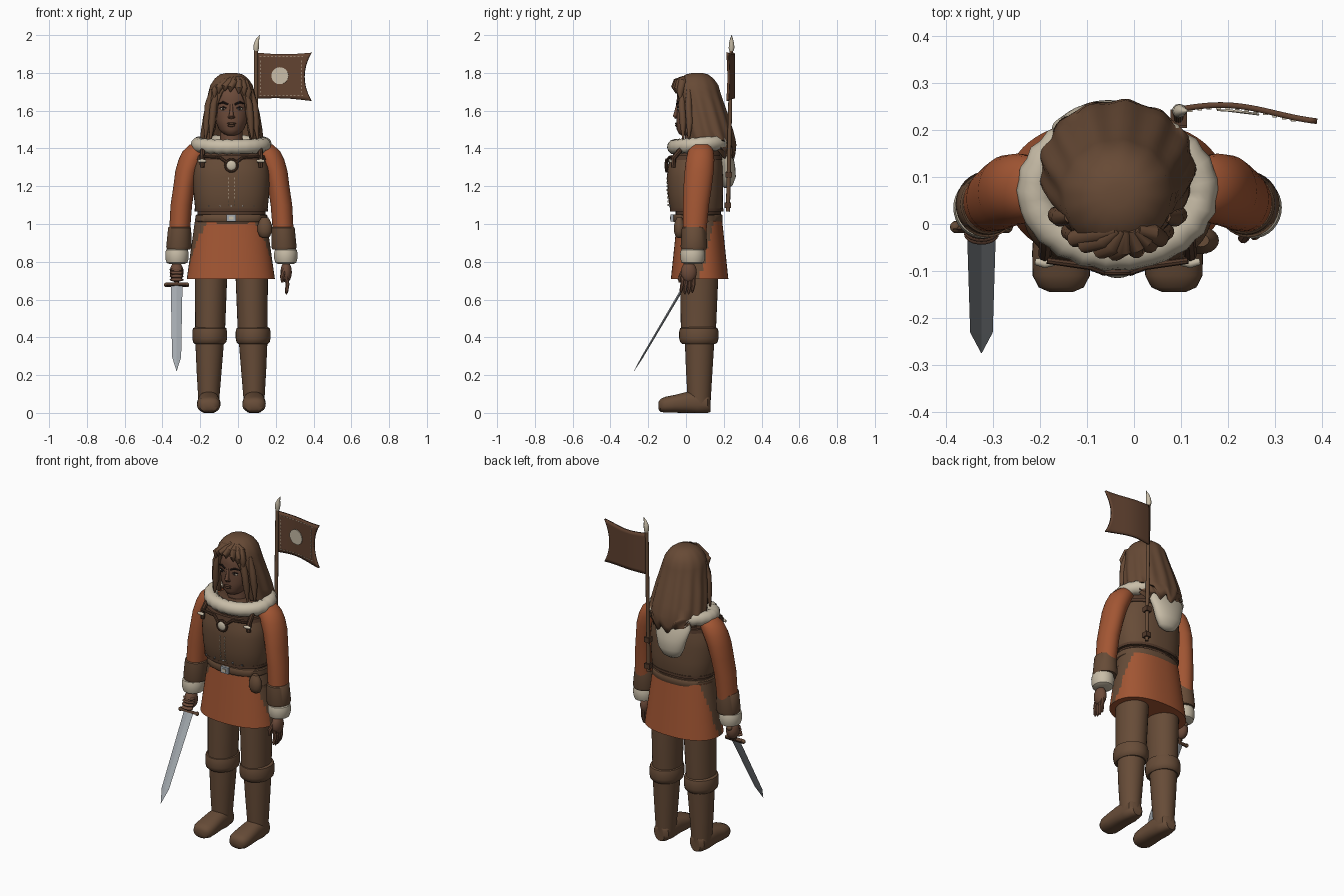
import bpy, bmesh, math
from math import sin, cos, pi, radians
from mathutils import Matrix, Vector

if "Cube" in bpy.data.objects:
    bpy.data.objects.remove(bpy.data.objects["Cube"])

CX = -0.035  # symmetry line of the body


def mat(name, r, g, b):
    m = bpy.data.materials.new(name)
    m.diffuse_color = (r, g, b, 1)
    m.use_nodes = True
    m.node_tree.nodes["Principled BSDF"].inputs["Base Color"].default_value = m.diffuse_color
    return m


LEATHER = mat("leather brown", 0.135, 0.072, 0.039)
DARK = mat("dark leather", 0.085, 0.042, 0.024)
HAIR = mat("hair brown", 0.135, 0.068, 0.036)
SKIN = mat("skin brown", 0.15, 0.07, 0.042)
CLOTH = mat("rust cloth", 0.36, 0.092, 0.033)
FUR = mat("cream fur", 0.58, 0.51, 0.39)
STEEL = mat("steel grey", 0.36, 0.39, 0.42)
FLAG = mat("banner brown", 0.12, 0.055, 0.03)
BLACK = mat("near black", 0.02, 0.012, 0.01)


def finish(name, bm, material, smooth=True, M=None):
    bmesh.ops.recalc_face_normals(bm, faces=bm.faces)
    if M:
        bm.transform(M)
    me = bpy.data.meshes.new(name)
    bm.to_mesh(me)
    bm.free()
    ob = bpy.data.objects.new(name, me)
    bpy.context.collection.objects.link(ob)
    me.materials.append(material)
    if smooth:
        bpy.ops.object.select_all(action='DESELECT')
        bpy.context.view_layer.objects.active = ob
        ob.select_set(True)
        bpy.ops.object.shade_smooth_by_angle(angle=radians(40))
    return ob


def loft(name, rings, material, n=32, p=2.0, axis='z', smooth=True, M=None):
    """Skin through (x, y, z, r1, r2) rings; p > 2 makes them boxier."""
    bm = bmesh.new()
    loops = []
    for x, y, z, r1, r2 in rings:
        loop = []
        for i in range(n):
            a = 2 * pi * i / n
            u = r1 * math.copysign(abs(cos(a)) ** (2 / p), cos(a))
            v = r2 * math.copysign(abs(sin(a)) ** (2 / p), sin(a))
            co = (x + u, y + v, z) if axis == 'z' else (x + u, y, max(0, z + v))
            loop.append(bm.verts.new(co))
        loops.append(loop)
    for a, b in zip(loops, loops[1:]):
        for i in range(n):
            bm.faces.new((a[i], a[(i + 1) % n], b[(i + 1) % n], b[i]))
    bm.faces.new(loops[0])
    bm.faces.new(loops[-1])
    return finish(name, bm, material, smooth, M)


def sweep(name, pts, material, cyclic=False, res=4):
    """Round tube through (x, y, z, r) points."""
    cu = bpy.data.curves.new(name, 'CURVE')
    cu.dimensions = '3D'
    cu.bevel_depth, cu.bevel_resolution, cu.use_fill_caps = 1, res, True
    sp = cu.splines.new('POLY')
    sp.points.add(len(pts) - 1)
    for q, (x, y, z, r) in zip(sp.points, pts):
        q.co, q.radius = (x, y, z, 1), r
    sp.use_cyclic_u = cyclic
    tmp = bpy.data.objects.new(name + "_path", cu)
    bpy.context.collection.objects.link(tmp)
    bpy.context.view_layer.update()
    bm = bmesh.new()
    bm.from_mesh(tmp.to_mesh())
    bpy.data.objects.remove(tmp)
    return finish(name, bm, material)


def ball(name, loc, size, material, M=Matrix()):
    bm = bmesh.new()
    bmesh.ops.create_uvsphere(bm, u_segments=24, v_segments=14, radius=1)
    return finish(name, bm, material, True, M @ Matrix.Translation(loc) @ Matrix.Diagonal((*size, 1)))


def boxes(name, locs, size, material, M=None):
    bm = bmesh.new()
    for loc in locs:
        bmesh.ops.create_cube(bm, size=1, matrix=Matrix.Translation(loc) @ Matrix.Diagonal((*size, 1)))
    return finish(name, bm, material, False, M)


# legs, boots, sleeves, cuffs and hands on both sides
for s, tag in ((-1, "right"), (1, "left")):
    X = lambda d: CX + s * d
    loft(tag + "_trouser", [(X(.105), .07, .95, .095, .1), (X(.108), .07, .7, .085, .1), (X(.113), .065, .4, .078, .092)], LEATHER)
    loft(tag + "_boot_cuff", [(X(.115), .068, z, r, r * 1.13) for z, r in
         ((.365, .078), (.375, .088), (.395, .092), (.43, .092), (.448, .088), (.455, .076))], LEATHER)
    loft(tag + "_boot_shaft", [(X(.115), .072, .38, .076, .078), (X(.118), .07, .22, .066, .07), (X(.12), .07, .05, .054, .06)], LEATHER)
    loft(tag + "_foot", [(X(.12), y, z, r, h) for y, z, r, h in
         ((.13, .045, .03, .04), (.115, .05, .048, .05), (.06, .055, .056, .06), (0, .055, .058, .055), (-.06, .048, .062, .047),
          (-.11, .043, .061, .042), (-.135, .04, .048, .034), (-.145, .038, .025, .02))], LEATHER, axis='y', p=2.4)
    loft(tag + "_sleeve", [(X(d), y, z, a, b) for d, y, z, a, b in
         ((.15, .08, 1.43, .02, .03), (.17, .08, 1.42, .05, .05), (.192, .078, 1.385, .066, .068), (.213, .075, 1.34, .067, .075),
          (.235, .07, 1.28, .062, .077), (.25, .062, 1.2, .057, .075), (.265, .053, 1.1, .057, .069), (.275, .045, .95, .055, .062))], CLOTH)
    loft(tag + "_arm_guard", [(X(d), .042, z, r, r * 1.05) for d, z, r in
         ((.274, .985, .056), (.274, .98, .061), (.278, .88, .067), (.279, .865, .062))], LEATHER)
    loft(tag + "_fur_cuff", [(X(.288), .035, z, r, r * 1.06) for z, r in
         ((.788, .04), (.795, .055), (.815, .061), (.845, .062), (.863, .058), (.872, .045))], FUR)
    ball(tag + "_palm", (X(.29), .015, .745), (.03 if s > 0 else .036, .042, .055), SKIN)
    if s > 0:
        for k in range(4):
            y = -.018 + k * .02
            sweep(f"finger_{k}", [(X(.292), y, .72, .011), (X(.297), y - .002, .68, .011),
                  (X(.292), y - .008, .648 - .008 * (k in (1, 2)), .009), (X(.29), y - .008, .636 - .008 * (k in (1, 2)), .003)], SKIN, res=2)
        sweep("thumb", [(X(.28), -.01, .76, .012), (X(.268), -.03, .72, .012), (X(.27), -.035, .69, .006)], SKIN, res=2)
    else:
        for k in range(4):
            ball(f"grip_finger_{k}", (X(.29), -.022 + .006 * k, .705 + .018 * k), (.037, .022, .01), SKIN)

# tunic skirt with leather gussets that narrow toward the hem
skirt = loft("tunic_skirt", [(CX - .003, .072, .71 + .04 * i, .233 - .0056 * i, .152 - .0042 * i) for i in range(9)], CLOTH, n=64, p=2.3)
skirt.data.materials.append(LEATHER)
for f in skirt.data.polygons:
    c = f.center
    if abs(c.y - .06) < .015 + (c.z - .71) * .24 and abs(f.normal.z) < .7:
        f.material_index = 1

# torso, cuirass and belts
loft("under_tunic", [(CX, .065, 1.0, .18, .12), (CX, .065, 1.1, .18, .12), (CX, .06, 1.34, .18, .135), (CX, .065, 1.4, .165, .12), (CX, .07, 1.44, .1, .08)], DARK)
loft("cuirass", [(CX, cy, z, a, b) for cy, z, a, b in ((.056, 1.065, .186, .135), (.055, 1.08, .192, .14), (.05, 1.16, .2, .147),
     (.048, 1.25, .204, .149), (.05, 1.3, .197, .146), (.055, 1.355, .175, .137))], LEATHER, n=48, p=2.4)
loft("cuirass_hem", [(CX, .056, z, .194, .142) for z in (1.066, 1.082)], DARK, n=48, p=2.4)
loft("cuirass_top_edge", [(CX, .054, 1.34, .187, .144), (CX, .056, 1.362, .18, .141)], DARK, n=48, p=2.4)
loft("belt", [(CX, .063, z, a, a * .69) for z, a in ((1.01, .185), (1.015, .19), (1.045, .19), (1.05, .185))], LEATHER, n=48, p=2.3)
boxes("belt_buckle", [(CX, -.074, 1.032)], (.05, .014, .038), STEEL)
boxes("belt_tongue", [(CX, -.082, 1.032)], (.024, .006, .016), FUR)
loft("pouch", [(.142, -.035, z, a, a * .75) for z, a in ((.925, .01), (.935, .028), (.96, .038), (.99, .039), (1.015, .03), (1.035, .018))], LEATHER, n=20)

# stitching, toggles and pendant on the chest
boxes("chest_stitches", [(CX + d, -.094 - .006 * min(1, k / 5), 1.1 + .02 * k) for d in (-.015, .015) for k in range(8)], (.003, .008, .01), FUR)
boxes("hem_rivets", [(CX + d * .02, -.087 + .0012 * max(0, abs(d) - 4) ** 2, 1.095) for d in range(-6, 7, 3)], (.007, .008, .007), STEEL)
for s, tag in ((-1, "right"), (1, "left")):
    sweep(tag + "_shoulder_strap", [(CX + s * .155, -.068, 1.3, .012), (CX + s * .155, -.066, 1.35, .014), (CX + s * .15, -.01, 1.415, .014)], DARK, res=2)
    sweep(tag + "_toggle", [(CX + s * .135, -.082, 1.333, .007), (CX + s * .155, -.084, 1.335, .01), (CX + s * .175, -.08, 1.333, .007)], FUR, res=3)
    sweep(tag + "_pendant_cord", [(CX + s * .15, -.078, 1.358, .007), (CX + s * .06, -.09, 1.352, .008), (CX + s * .025, -.103, 1.325, .008)], DARK, res=2)
ball("pendant_disc", (CX, -.103, 1.31), (.028, .012, .028), FUR)
sweep("pendant_rim", [(CX + .031 * cos(a * pi / 12), -.103, 1.31 + .031 * sin(a * pi / 12), .007) for a in range(24)], DARK, True, 2)

# fur collar and the hood hanging behind
sweep("fur_collar", [(CX + .175 * cos(a * pi / 24), .072 + .132 * sin(a * pi / 24), 1.42 + .012 * sin(a * pi / 24),
      .039 + .003 * sin(a * 2.9)) for a in range(48)], FUR, True)
loft("fur_hood", [(CX - .02, y, z, a, b) for y, z, a, b in ((.215, 1.19, .02, .012), (.217, 1.205, .055, .03), (.222, 1.25, .082, .042),
     (.218, 1.31, .098, .042), (.205, 1.38, .12, .04), (.19, 1.43, .1, .03))], FUR)

# head and face
loft("neck", [(CX, .06, 1.36, .065, .065), (CX, .055, 1.55, .055, .06)], SKIN)
loft("head", [(CX, cy, z, a, b) for cy, z, a, b in ((.01, 1.468, .02, .03), (.022, 1.477, .042, .06), (.03, 1.5, .066, .079), (.037, 1.55, .086, .087),
     (.045, 1.6, .097, .094), (.05, 1.66, .1, .099), (.055, 1.71, .095, .098), (.06, 1.76, .06, .06))], SKIN)
sweep("nose", [(CX, -.044, 1.635, .007), (CX, -.051, 1.6, .009), (CX, -.056, 1.573, .013), (CX, -.05, 1.56, .008)], SKIN)
ball("upper_lip", (CX, -.05, 1.532), (.024, .008, .006), DARK)
ball("lower_lip", (CX, -.049, 1.521), (.02, .009, .007), DARK)
for s, tag in ((-1, "right"), (1, "left")):
    ball(tag + "_eye", (CX + s * .043, -.038, 1.61), (.016, .007, .008), FUR)
    ball(tag + "_iris", (CX + s * .043, -.044, 1.61), (.007, .003, .007), BLACK)
    sweep(tag + "_eyelid", [(CX + s * .025, -.045, 1.612, .002), (CX + s * .043, -.044, 1.62, .004), (CX + s * .062, -.033, 1.614, .002)], BLACK, res=2)
    sweep(tag + "_brow", [(CX + s * .018, -.049, 1.633, .005), (CX + s * .045, -.045, 1.645, .006), (CX + s * .07, -.03, 1.636, .003)], BLACK, res=2)
    sweep(tag + "_nostril_wing", [(CX + s * .005, -.055, 1.566, .007), (CX + s * .014, -.046, 1.566, .007)], SKIN, res=2)

# long hair: a shell of wavy rings with a gap around the face
bm = bmesh.new()
loops = []
for z, cy, a, b, gap in ((1.8, .06, .025, .025, 0), (1.792, .058, .06, .058, 0), (1.77, .056, .088, .09, 0), (1.735, .057, .112, .114, 6),
                         (1.7, .06, .122, .12, 24), (1.65, .07, .132, .126, 33), (1.58, .087, .147, .133, 34), (1.5, .108, .16, .138, 35),
                         (1.445, .122, .166, .138, 40), (1.405, .13, .16, .134, 100), (1.365, .14, .13, .12, 118)):
    row = []
    for i in range(73):
        t = radians(gap + (360 - 2 * gap) * i / 72)
        w = 1 + .028 * sin(13 * t) * min(1, (1.8 - z) * 5)
        drop = .018 * sin(11 * t) * (z < 1.41)
        row.append(bm.verts.new((CX + a * w * sin(t), cy - b * w * cos(t), z + drop)))
    loops.append(row)
for p, q in zip(loops, loops[1:]):
    for i in range(72):
        bm.faces.new((p[i], p[i + 1], q[i + 1], q[i]))
bm.faces.new(loops[0])
bmesh.ops.remove_doubles(bm, verts=bm.verts, dist=.0002)
hair = finish("long_hair", bm, HAIR)
sol = hair.modifiers.new("thickness", 'SOLIDIFY')
sol.thickness, sol.offset = .014, -1
# fringe sweeping from a parting, and locks beside the face
for k, (d, z) in enumerate(((-.09, 1.66), (-.068, 1.69), (-.035, 1.705), (-.005, 1.7), (.04, 1.69), (.068, 1.68), (.09, 1.65))):
    y = -.062 + 3.6 * d * d
    sweep(f"fringe_{k}", [(CX + .02 + d * .25, -.012, 1.775, .01), (CX + .015 + d * .6, y + .014, 1.752, .022),
          (CX + d, y + .002, (z + 1.75) / 2, .019), (CX + d, y + .004, z, .003)], HAIR)
for s, tag in ((-1, "right"), (1, "left")):
    for k, d in enumerate((.094, .122)):
        sweep(f"{tag}_lock_{k}", [(CX + s * (d - .02), -.02 + k * .035, 1.71, .012), (CX + s * d, -.022 + k * .035, 1.63, .019),
              (CX + s * (d + .008), -.016 + k * .035, 1.54, .019), (CX + s * (d + .016), -.015 + k * .03, 1.45, .005)], HAIR)

# banner pole and finial
sweep("banner_pole", [(.095, .222, 1.065, .011), (.095, .24, 1.93, .01)], LEATHER)
boxes("pole_socket", [(.095, .222, 1.1), (.095, .226, 1.26)], (.035, .035, .03), DARK)
sweep("pole_finial", [(.096, .241, 1.915, .011), (.096, .241, 1.93, .015), (.098, .241, 1.955, .014), (.105, .241, 1.98, .008), (.115, .241, 2.0, .001)], FUR)


# waving swallow-tailed banner
def wave(x):
    t = (x - .1) / .29
    return .245 - .016 * t * t + .01 * sin(pi * 1.5 * t)


bm = bmesh.new()
grid = []
for j in range(13):
    v = j / 6 - 1
    row = []
    for i in range(21):
        x = .1 + (.252 + .038 * v * v) * i / 20
        row.append(bm.verts.new((x, wave(x), 1.785 + v * .122 - .008 * sin(pi * i / 20) * v - .012 * (1 - v) / 2 * i / 20)))
    grid.append(row)
for p, q in zip(grid, grid[1:]):
    for i in range(20):
        bm.faces.new((p[i], p[i + 1], q[i + 1], q[i]))
banner = finish("banner", bm, FLAG)
sol = banner.modifiers.new("thickness", 'SOLIDIFY')
sol.thickness, sol.offset = .012, 0
stitch = [(x, wave(x) - .007, z) for x in [.12 + .02 * k for k in range(12)] for z in (1.682, 1.885)]
boxes("banner_stitches", stitch, (.01, .004, .003), FUR)
boxes("banner_side_stitches", [(x, wave(x) - .007, 1.7 + .02 * k) for k in range(9) for x in (.118, .335)], (.003, .004, .01), FUR)
bm = bmesh.new()
rim = [(.222 + .045 * cos(a * pi / 12), 1.785 + .045 * sin(a * pi / 12)) for a in range(24)]
bm.faces.new([bm.verts.new((x, wave(x) - .009, z)) for x, z in rim])
disc = finish("banner_disc", bm, FUR, False)
disc.modifiers.new("thickness", 'SOLIDIFY').thickness = .004

# sword pointing down and forward from the right hand
M = Matrix.Translation((-.325, -.008, .675)) @ Matrix.Rotation(radians(-30.5), 4, 'X')
loft("sword_blade", [(0, 0, z, a, b) for z, a, b in ((0, .031, .007), (-.44, .024, .005), (-.525, .001, .001))], STEEL, n=4, smooth=False, M=M)
boxes("sword_guard", [(0, 0, .003)], (.12, .02, .016), DARK, M)
for s in (-1, 1):
    ball("guard_end", (s * .056, 0, .003), (.011, .012, .012), LEATHER, M)
loft("sword_grip", [(0, 0, z, .012, .012) for z in (0, .1)], DARK, n=12, M=M)
ball("sword_pommel", (0, 0, .108), (.017, .017, .015), LEATHER, M)
